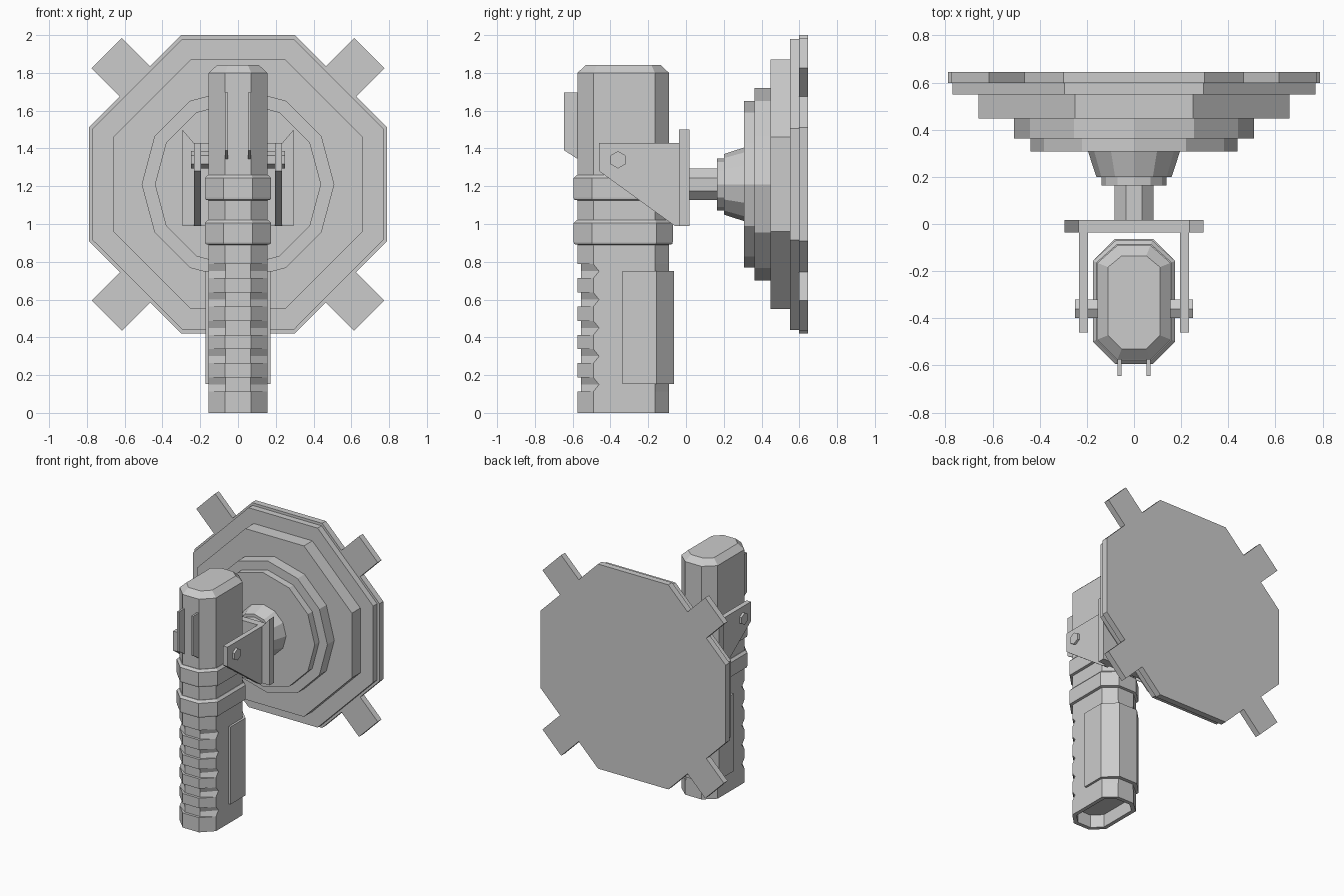
import bpy, bmesh, math
from mathutils import Vector

if "Cube" in bpy.data.objects:
    bpy.data.objects.remove(bpy.data.objects["Cube"])

CZ = 1.21  # height of the dish axis


def loft(name, rings):
    """Skin a list of equal-length point rings and cap both ends."""
    bm = bmesh.new()
    vs = [[bm.verts.new(p) for p in r] for r in rings]
    n = len(vs[0])
    for a, b in zip(vs, vs[1:]):
        for i in range(n):
            j = (i + 1) % n
            bm.faces.new((a[i], a[j], b[j], b[i]))
    bm.faces.new(vs[0][::-1])
    bm.faces.new(vs[-1])
    bmesh.ops.remove_doubles(bm, verts=bm.verts, dist=1e-5)
    bmesh.ops.recalc_face_normals(bm, faces=bm.faces)
    me = bpy.data.meshes.new(name)
    bm.to_mesh(me)
    bm.free()
    ob = bpy.data.objects.new(name, me)
    bpy.context.collection.objects.link(ob)
    return ob


def slab_y(name, outline, y0, y1, z=CZ):
    return loft(name, [[(x, y, z + h) for x, h in outline] for y in (y0, y1)])


def slab_x(name, outline, x0, x1):
    return loft(name, [[(x, y, z) for y, z in outline] for x in (x0, x1)])


def octagon(a, b):
    return [(b, a), (a, b), (a, -b), (b, -a), (-b, -a), (-a, -b), (-a, b), (-b, a)]


def ngon(r, n, phase=0.0):
    return [(r * math.cos(math.tau * i / n + phase), r * math.sin(math.tau * i / n + phase))
            for i in range(n)]


# Back plate with four diagonal tabs
quad = [(.30, .79), (.465, .625), (.615, .775), (.775, .615), (.625, .465), (.79, .30)]
outline = []
for k in range(4):
    for x, h in quad:
        for _ in range(k):
            x, h = h, -x
        outline.append((x, h))
slab_y("back_plate", outline, .598, .645)

# Stepped dish layers
slab_y("dish_layer_outer", octagon(.77, .295), .55, .598)
slab_y("dish_layer_wide", octagon(.66, .25), .447, .55)
slab_y("dish_layer_middle", ngon(.51, 12), .362, .447)
slab_y("dish_layer_inner", ngon(.44, 12), .308, .362)

# Hub cone, collar and shaft
loft("hub_cone", [[(x, y, CZ + h) for x, h in ngon(r, 12)] for r, y in ((.16, .2), (.195, .308))])
slab_y("hub_collar", ngon(.138, 12), .163, .2)
slab_y("shaft", ngon(.09, 8, math.pi / 8), .015, .163)

# Clamp bracket: rear plate with raised corners, two cheeks and hex bolts
slab_y("bracket_plate", [(-.295, 1.5), (-.235, 1.43), (.235, 1.43), (.295, 1.5),
                         (.295, .99), (-.295, .99)], -.037, .018, 0)
cheek = [(-.46, 1.43), (-.037, 1.43), (-.037, .99), (-.06, .99), (-.46, 1.28)]
hexagon = [(-.36 + a, 1.34 + b) for a, b in ngon(.046, 6, math.pi / 2)]
for s, side in ((-1, "left"), (1, "right")):
    slab_x("bracket_cheek_" + side, cheek, s * .195, s * .233)
    slab_x("bolt_" + side, hexagon, s * .15, s * .25)
    # Thin vertical fins on the front of the handle
    slab_x("front_fin_" + side, [(-.56, 1.695), (-.645, 1.695), (-.645, 1.39), (-.575, 1.345),
                                 (-.56, 1.345)], s * .054, s * .069)


# Handle cross-section: stretched octagon, offset by o, with optional front groove
def section(z, o=0.0, groove=0.0, side=0.0):
    hx, cx = .155 + o, .07 + .4 * o - groove * .25
    f, b = -.575 - o + groove, -.09 + o
    fs, bs = -.49 - .4 * o + side, -.165 + .4 * o
    return [(cx, f, z), (hx, fs, z), (hx, bs, z), (cx, b, z),
            (-cx, b, z), (-hx, bs, z), (-hx, fs, z), (-cx, f, z)]


# Handle: bottom recess, finger grooves, two collars, chamfered top
rings = [section(.1, -.03), section(0, -.03), section(0)]
for i in range(1, 6):
    z = .15 * i
    rings += [section(z - .037), section(z - .037, 0, .02), section(z, 0, .02, .03),
              section(z + .037, 0, .02), section(z + .037)]
for z0, z1 in ((.89, 1.022), (1.125, 1.26)):
    rings += [section(z0), section(z0 + .004, .018), section(z0 + .015, .02),
              section(z1 - .017, .02), section(z1, .004), section(z1)]
rings += [section(1.80), section(1.842, -.045)]
loft("handle", rings)

# Palm pad wrapped around the back of the grip
pad = [(.172, -.335), (.172, -.155), (.08, -.063), (-.08, -.063), (-.172, -.155), (-.172, -.335),
       (-.15, -.335), (-.15, -.17), (-.068, -.095), (.068, -.095), (.15, -.17), (.15, -.335)]
loft("palm_pad", [[(x, y, z) for x, y in pad] for z in (.152, .75)])
